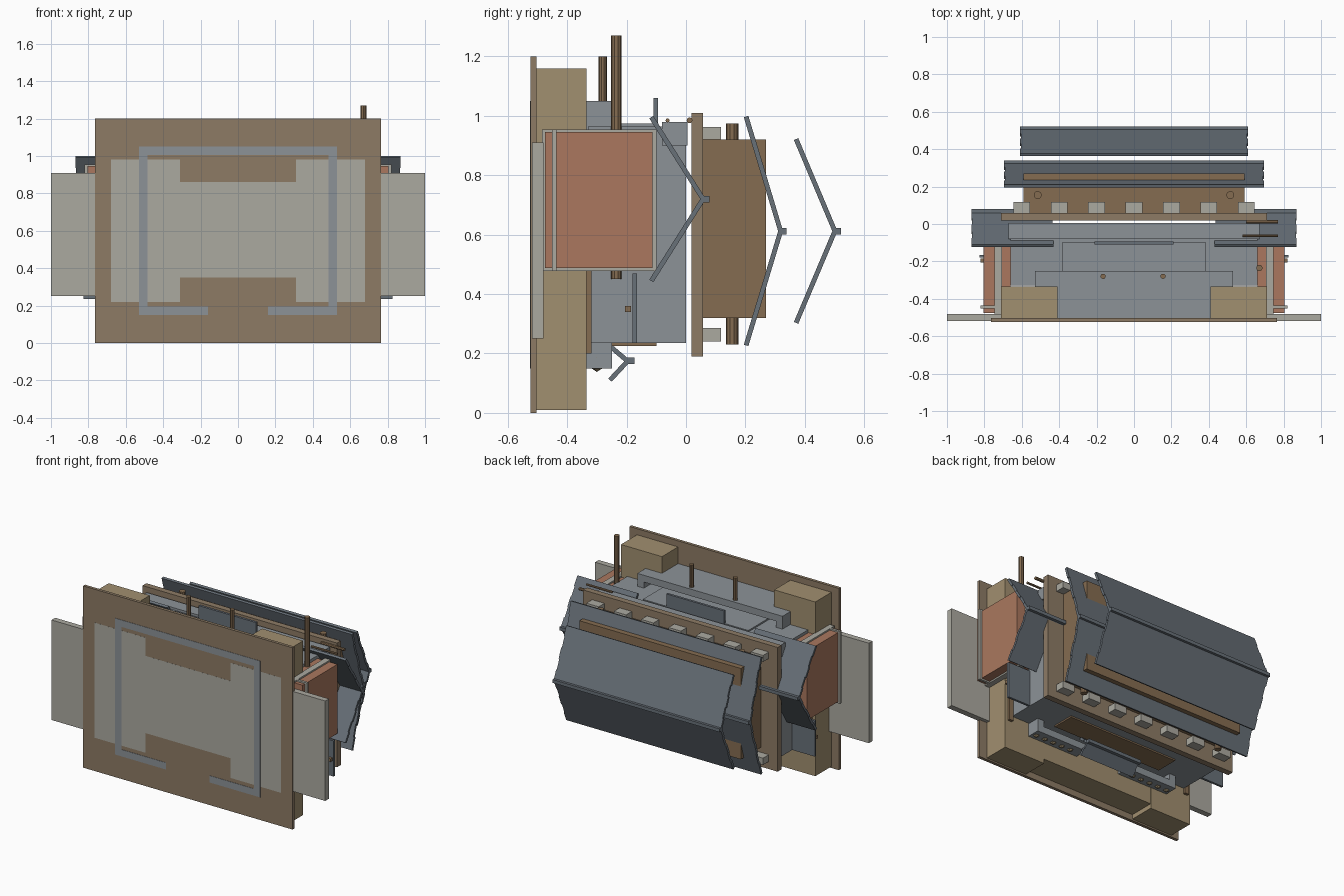
import bpy, bmesh, math
from mathutils import Vector, Matrix

cube = bpy.data.objects.get("Cube")
if cube:
    bpy.data.objects.remove(cube)


def material(name, hexcode):
    rgb = [(int(hexcode[i:i + 2], 16) / 255) ** 2.2 for i in (0, 2, 4)]
    m = bpy.data.materials.new(name)
    m.use_nodes = True
    m.diffuse_color = (*rgb, 1)
    m.node_tree.nodes["Principled BSDF"].inputs["Base Color"].default_value = (*rgb, 1)
    return m


EARTH = material("earth", "8c7a65")
STONE = material("tan_stone", "a08e6f")
WALL = material("grey_wall", "8b9196")
PALE = material("pale_stone", "aaa89f")
CLAY = material("clay", "a9775f")
WOOD = material("wood", "846c52")
SLATE = material("slate", "687078")


def finish(name, bm, mat):
    bmesh.ops.recalc_face_normals(bm, faces=bm.faces[:])
    mesh = bpy.data.meshes.new(name)
    bm.to_mesh(mesh)
    bm.free()
    mesh.materials.append(mat)
    ob = bpy.data.objects.new(name, mesh)
    bpy.context.collection.objects.link(ob)
    return ob


def add_box(bm, x, y, z):
    size = [b - a for a, b in (x, y, z)]
    mid = [(a + b) / 2 for a, b in (x, y, z)]
    bmesh.ops.create_cube(bm, size=1, matrix=Matrix.Translation(mid) @ Matrix.Diagonal((*size, 1)))


def boxes(name, mat, *spans):
    bm = bmesh.new()
    for span in spans:
        add_box(bm, *span)
    return finish(name, bm, mat)


def mirrored(span):
    (a, b), y, z = span
    return [span, ((-b, -a), y, z)]


def rod(name, mat, start, end, radius, sides=10):
    a, b = Vector(start), Vector(end)
    turn = (b - a).to_track_quat('Z', 'Y').to_matrix().to_4x4()
    bm = bmesh.new()
    bmesh.ops.create_cone(bm, cap_ends=True, segments=sides, radius1=radius, radius2=radius,
                          depth=(b - a).length, matrix=Matrix.Translation((a + b) / 2) @ turn)
    return finish(name, bm, mat)


def roof(name, x, eave_y, ridge_y, low, ridge_z, high, planks=5, thick=0.016):
    """Two planked slopes meeting at a ridge that runs along x."""
    bm = bmesh.new()
    for edge_z in (low, high):
        a, b = Vector((0, eave_y, edge_z)), Vector((0, ridge_y, ridge_z))
        step = (b - a) / planks
        side = Vector((0, -step.z, step.y)).normalized() * thick
        if side.y > 0:
            side = -side
        for i in range(planks):
            p, q = a + step * i, a + step * (i + 1)
            inset = 0.005 * (i % 2)
            ends = []
            for ex in (x[0] + inset, x[1] - inset):
                ends.append([bm.verts.new((ex, v.y, v.z)) for v in (p, q, q + side, p + side)])
            bm.faces.new(ends[0])
            bm.faces.new(ends[1])
            for k in range(4):
                n = (k + 1) % 4
                bm.faces.new((ends[0][k], ends[0][n], ends[1][n], ends[1][k]))
    add_box(bm, x, (ridge_y - 0.012, ridge_y + 0.012), (ridge_z - 0.011, ridge_z + 0.011))
    return finish(name, bm, SLATE)


# Ground plate and raised foundation
boxes("ground_plate", EARTH, ((-.765, .765), (-.523, -.503), (0, 1.2)))
boxes("foundation", STONE,
      *mirrored(((.41, .71), (-.503, -.335), (.01, 1.16))),
      ((-.71, .71), (-.503, -.336), (.04, .235)))
boxes("floor_slab", PALE,
      *mirrored(((.31, .68), (-.5235, -.48), (.22, .98))),
      ((-.31, .31), (-.5235, -.48), (.35, .86)))
boxes("side_terraces", PALE, *mirrored(((.6, 1), (-.518, -.48), (.25, .91))))

# Ground storey walls with a doorway
boxes("ground_walls", WALL,
      *mirrored(((.483, .53), (-.525, -.25), (.15, 1.05))),
      *mirrored(((.16, .483), (-.525, -.25), (.15, .195))),
      ((-.483, .483), (-.525, -.25), (1.005, 1.05)))

# Main hall
boxes("main_hall", WALL, ((-.66, .66), (-.33, 0), (.235, .965)))
boxes("hall_rear_panel", WALL, ((-.385, .385), (-.33, -.1), (.9, .975)))
boxes("hall_rear_band", WALL, ((-.67, .67), (-.08, .005), (.9, .98)))
boxes("rear_board", SLATE, ((-.21, .21), (-.11, -.094), (.96, 1.06)))
boxes("front_window_panel", WOOD, ((-.4, .4), (-.25, -.1), (.225, .24)))

# Side wings
boxes("wing_walls", CLAY,
      *mirrored(((.745, .805), (-.475, -.112), (.488, .945))),
      *mirrored(((.66, .705), (-.475, -.112), (.488, .945))))
boxes("wing_frames", PALE,
      *mirrored(((.705, .745), (-.485, -.1), (.478, .955))),
      *mirrored(((.745, .82), (-.452, -.436), (.478, .955))))
for side, s in (("left", 1), ("right", -1)):
    span = sorted((s * .43, s * .87))
    roof(side + "_wing_roof", span, -.11, .067, .44, .72, 1.0)
boxes("wing_canopies", SLATE, *mirrored(((.65, .825), (-.18, -.165), (.235, .47))))
boxes("canopy_pegs", WOOD, *mirrored(((.66, .82), (-.205, -.185), (.34, .36))))
boxes("wing_posts", WOOD, *mirrored(((.66, .69), (-.336, -.318), (.2, .48))))

# Porch roof and front shrubs
roof("porch_roof", (-.2, .2), -.25, -.185, .105, .175, .23, planks=2)
bm = bmesh.new()
for s in (-1, 1):
    for i in range(5):
        spot = Matrix.Translation((s * (.24 + .065 * i), -.3, .172))
        bmesh.ops.create_icosphere(bm, subdivisions=1, radius=.034, matrix=spot)
finish("front_shrubs", bm, STONE)

# Upper storey
boxes("upper_deck", EARTH, ((-.71, .71), (.018, .058), (.19, 1.01)))
boxes("upper_storey", WOOD, ((-.59, .59), (.058, .27), (.32, .92)))
brackets = []
for i in range(-3, 4):
    x = (.2 * i - .045, .2 * i + .045)
    brackets += [(x, (.058, .118), (.92, .963)), (x, (.058, .118), (.24, .285))]
boxes("deck_brackets", PALE, *brackets)
for side, s in (("left", 1), ("right", -1)):
    rod(side + "_column", WOOD, (s * .515, .155, .23), (s * .515, .155, .975), .021)

# Main roofs
roof("lower_roof", (-.695, .695), .21, .327, .225, .612, 1.0)
roof("upper_roof", (-.61, .61), .378, .51, .3, .612, .925)

# Posts and rods at the rear
rod("tall_post", WOOD, (.67, -.235, .45), (.67, -.235, 1.27), .017)
for side, x in (("left", .155), ("right", -.165)):
    rod(side + "_rear_post", WOOD, (x, -.28, 1.0), (x, -.28, 1.2), .014)
rod("thin_rod", WOOD, (.58, -.062, .985), (.77, -.062, .985), .007, 8)
rod("thick_rod", WOOD, (.6, .012, .985), (.77, .012, .985), .01, 8)
